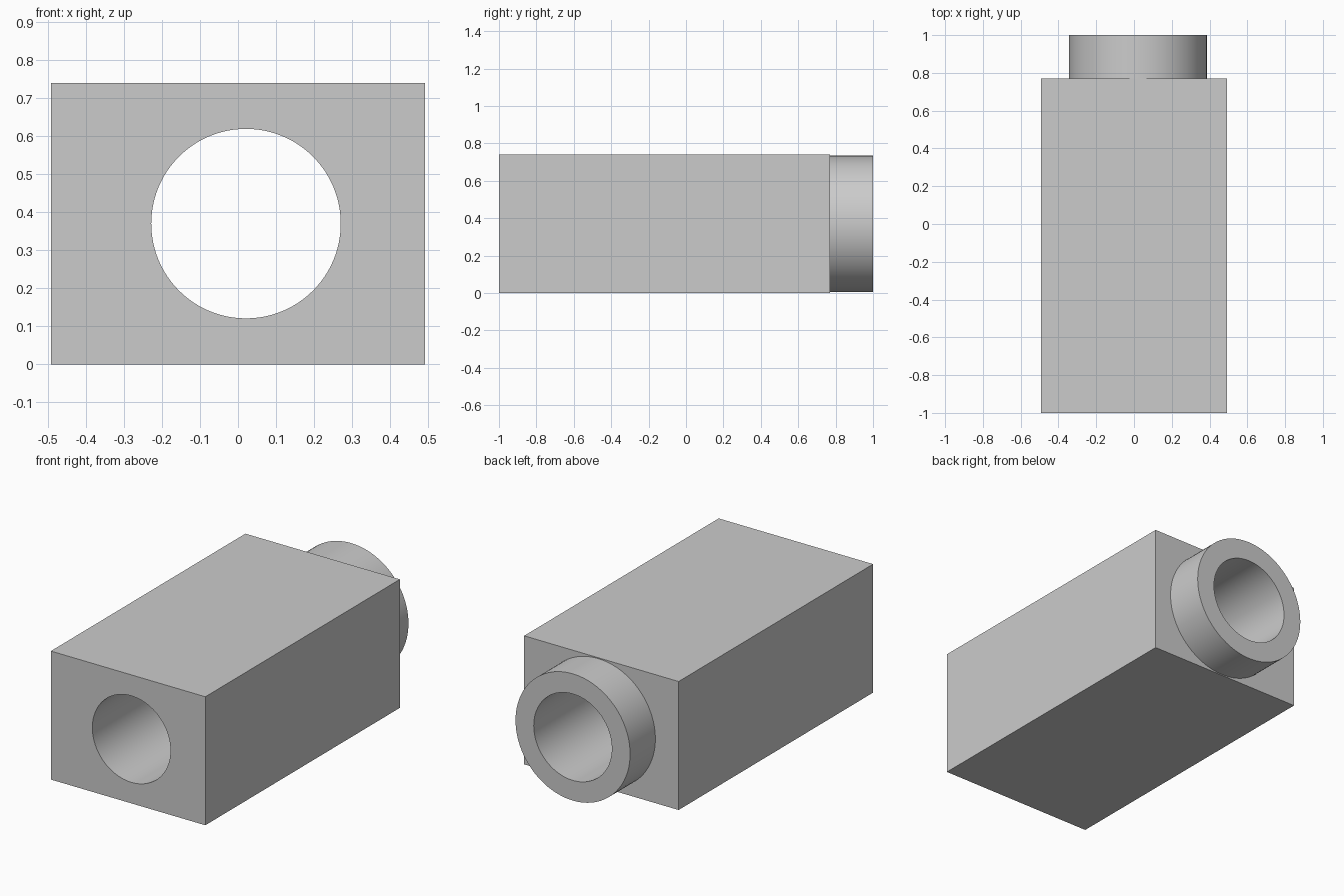
import bpy
import math

cube = bpy.data.objects.get("Cube")
if cube:
    bpy.data.objects.remove(cube, do_unlink=True)

HALF_W, HEIGHT = 0.492, 0.74
FRONT, SHOULDER, BACK = -1.0, 0.77, 1.0
AXIS_X, AXIS_Z = 0.021, HEIGHT / 2
BORE_R, COLLAR_R = 0.249, 0.365

grey = bpy.data.materials.new("plain_grey")
grey.use_nodes = True
color = (0.6, 0.6, 0.6, 1)
grey.diffuse_color = color
grey.node_tree.nodes["Principled BSDF"].inputs["Base Color"].default_value = color


def rod(name, radius, y0, y1):
    """Cylinder along y, centred on the bore axis."""
    bpy.ops.mesh.primitive_cylinder_add(
        vertices=96, radius=radius, depth=y1 - y0,
        location=(AXIS_X, (y0 + y1) / 2, AXIS_Z), rotation=(math.pi / 2, 0, 0))
    obj = bpy.context.object
    obj.name = name
    obj.data.materials.append(grey)
    return obj


def combine(target, other, operation):
    """Apply an exact boolean and drop the helper."""
    mod = target.modifiers.new(operation.lower(), 'BOOLEAN')
    mod.operation, mod.object, mod.solver = operation, other, 'EXACT'
    bpy.ops.object.select_all(action='DESELECT')
    target.select_set(True)
    bpy.context.view_layer.objects.active = target
    bpy.ops.object.modifier_apply(modifier=mod.name)
    bpy.data.objects.remove(other, do_unlink=True)


# Rectangular block
bpy.ops.mesh.primitive_cube_add(size=1, location=(0, (FRONT + SHOULDER) / 2, AXIS_Z))
block = bpy.context.object
block.name = "bored_block"
block.scale = (2 * HALF_W, SHOULDER - FRONT, HEIGHT)
bpy.ops.object.transform_apply(location=True, rotation=False, scale=True)
block.data.materials.append(grey)

# Round collar on the back, then the bore through both
combine(block, rod("collar", COLLAR_R, SHOULDER - 0.2, BACK), 'UNION')
combine(block, rod("bore_cutter", BORE_R, FRONT - 0.1, BACK + 0.1), 'DIFFERENCE')

bpy.ops.object.shade_smooth_by_angle(angle=math.radians(30))
